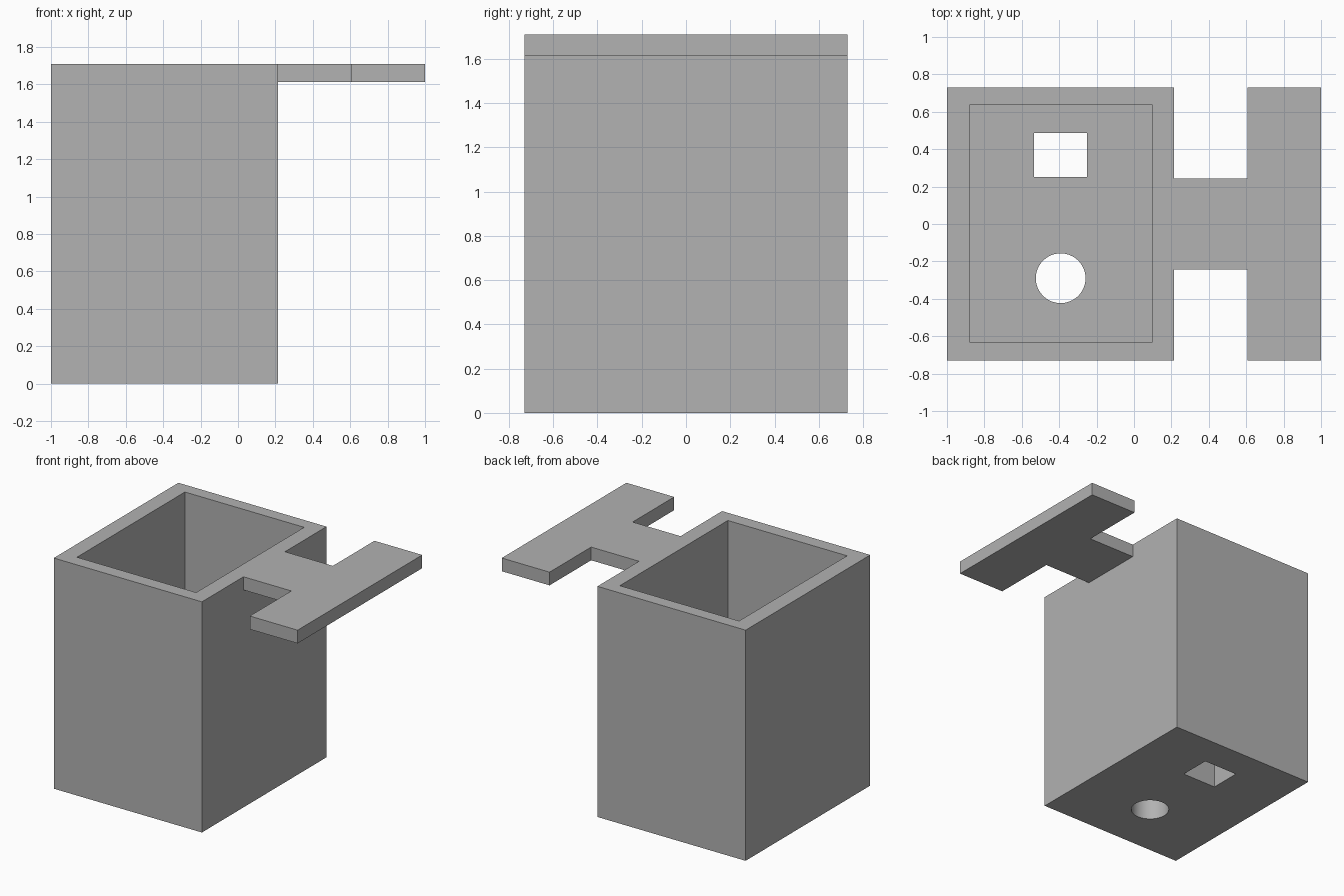
import bpy
import bmesh
import math

if "Cube" in bpy.data.objects:
    bpy.data.objects.remove(bpy.data.objects["Cube"], do_unlink=True)

grey = bpy.data.materials.new("plain grey")
grey.use_nodes = True
grey.diffuse_color = (0.445, 0.445, 0.445, 1)
grey.node_tree.nodes["Principled BSDF"].inputs["Base Color"].default_value = grey.diffuse_color

HEIGHT = 1.71
FLOOR = 0.24
TAB_BOTTOM = 1.612


def prism(name, outline, z0, z1):
    """Extrude a flat outline between two heights."""
    bm = bmesh.new()
    face = bm.faces.new([bm.verts.new((x, y, z0)) for x, y in outline])
    top = bmesh.ops.extrude_face_region(bm, geom=[face])["geom"]
    verts = [v for v in top if isinstance(v, bmesh.types.BMVert)]
    bmesh.ops.translate(bm, verts=verts, vec=(0, 0, z1 - z0))
    bmesh.ops.recalc_face_normals(bm, faces=bm.faces)
    mesh = bpy.data.meshes.new(name)
    bm.to_mesh(mesh)
    bm.free()
    mesh.materials.append(grey)
    obj = bpy.data.objects.new(name, mesh)
    bpy.context.collection.objects.link(obj)
    return obj


def rect(x0, x1, y0, y1):
    return [(x0, y0), (x1, y0), (x1, y1), (x0, y1)]


def circle(x, y, r, n=64):
    angles = [math.tau * i / n for i in range(n)]
    return [(x + r * math.cos(a), y + r * math.sin(a)) for a in angles]


def combine(target, tool, operation):
    """Apply a boolean and remove its helper."""
    mod = target.modifiers.new(operation.lower(), "BOOLEAN")
    mod.object, mod.operation, mod.solver = tool, operation, "EXACT"
    bpy.ops.object.select_all(action="DESELECT")
    bpy.context.view_layer.objects.active = target
    target.select_set(True)
    bpy.ops.object.modifier_apply(modifier=mod.name)
    bpy.data.objects.remove(tool, do_unlink=True)


# Tall box
box = prism("box_with_hanger", rect(-1, 0.215, -0.73, 0.73), 0, HEIGHT)

# T-shaped hanger tab: a neck and a crossbar, joined flush with the rim
half = [(0.15, 0.243), (0.608, 0.243), (0.608, 0.73), (1, 0.73)]
outline = half + [(x, -y) for x, y in reversed(half)]
combine(box, prism("hanger_tab", outline, TAB_BOTTOM, HEIGHT), "UNION")

# Open cavity above a thick floor
combine(box, prism("cavity", rect(-0.88, 0.098, -0.63, 0.635), FLOOR, 2), "DIFFERENCE")

# Square and round holes through the floor
square = rect(-0.535, -0.252, 0.25, 0.487)
for name, shape in (("square_hole", square), ("round_hole", circle(-0.392, -0.29, 0.133))):
    combine(box, prism(name, shape, -0.2, FLOOR + 0.2), "DIFFERENCE")

bpy.ops.object.shade_smooth_by_angle(angle=math.radians(30))
